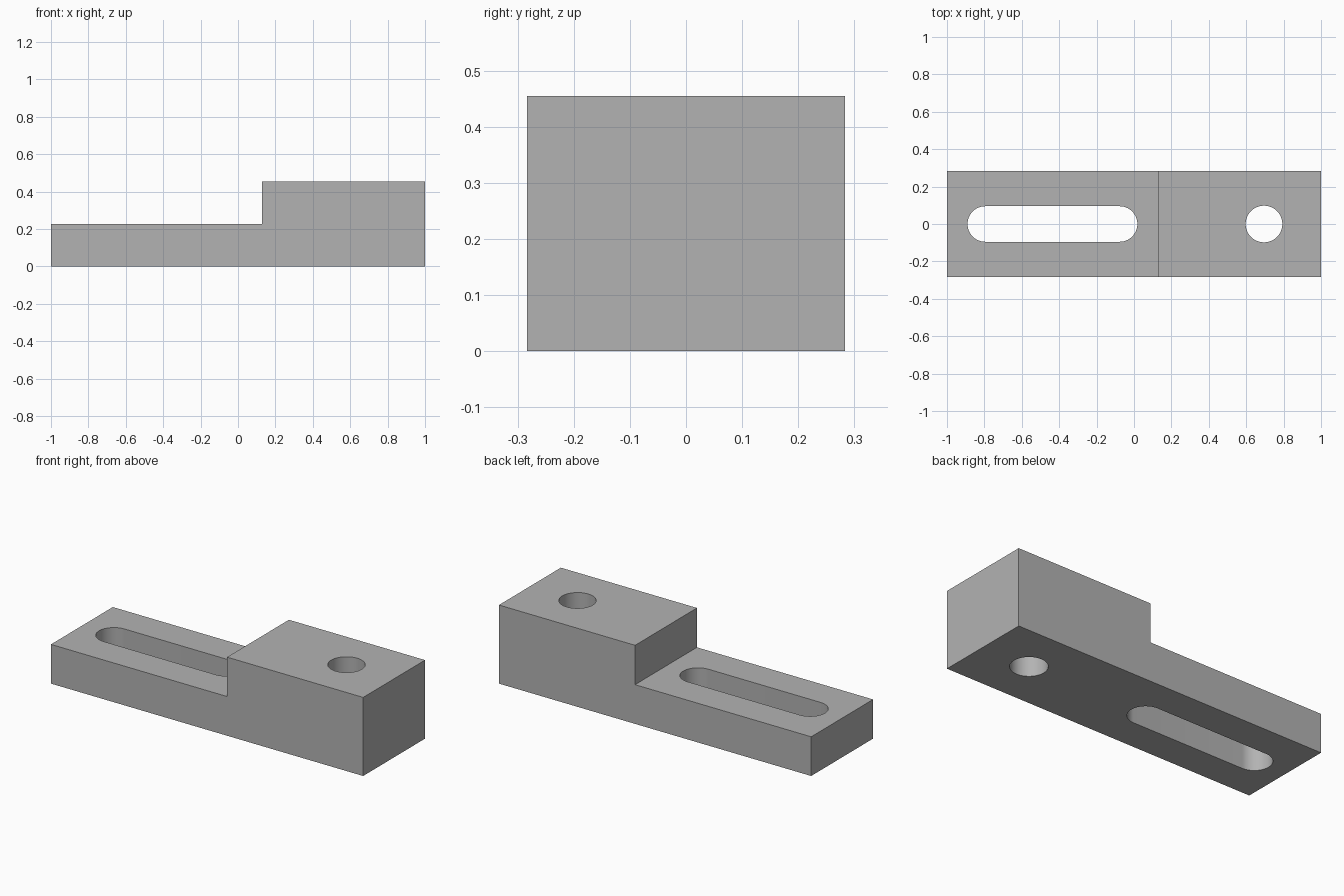
import bpy
import bmesh
from math import cos, sin, pi, radians

if "Cube" in bpy.data.objects:
    bpy.data.objects.remove(bpy.data.objects["Cube"], do_unlink=True)

HALF_WIDTH = 0.283
LOW, HIGH, STEP_X = 0.227, 0.455, 0.128

grey = bpy.data.materials.new("plain grey")
grey.use_nodes = True
colour = (0.45, 0.45, 0.45, 1)
grey.diffuse_color = colour
grey.node_tree.nodes["Principled BSDF"].inputs["Base Color"].default_value = colour


def prism(name, outline, offset):
    """Extrude a closed outline of 3D points along an offset."""
    bm = bmesh.new()
    face = bm.faces.new([bm.verts.new(p) for p in outline])
    grown = bmesh.ops.extrude_face_region(bm, geom=[face])["geom"]
    bmesh.ops.translate(bm, vec=offset, verts=[v for v in grown if isinstance(v, bmesh.types.BMVert)])
    bmesh.ops.recalc_face_normals(bm, faces=bm.faces)
    mesh = bpy.data.meshes.new(name)
    bm.to_mesh(mesh)
    bm.free()
    mesh.materials.append(grey)
    obj = bpy.data.objects.new(name, mesh)
    bpy.context.collection.objects.link(obj)
    return obj


def rounded_cutter(name, x_min, x_max, radius, segments=32):
    """Upright cutter with half-round ends; touching ends make a full round."""
    points = []
    for centre, start in ((x_max, -pi / 2), (x_min, pi / 2)):
        for i in range(segments + 1):
            a = start + pi * i / segments
            points.append((centre + radius * cos(a), radius * sin(a), -0.1))
    if x_min == x_max:  # drop the doubled points of the full circle
        points = points[:segments] + points[segments + 1:-1]
    return prism(name, points, (0, 0, HIGH + 0.2))


# Stepped block from its side profile
profile = [(-1, 0), (1, 0), (1, HIGH), (STEP_X, HIGH), (STEP_X, LOW), (-1, LOW)]
block = prism("stepped_block", [(x, -HALF_WIDTH, z) for x, z in profile], (0, 2 * HALF_WIDTH, 0))

# Long slot through the low end, round hole through the high end
cutters = [rounded_cutter("slot_cutter", -0.795, -0.077, 0.095),
           rounded_cutter("hole_cutter", 0.695, 0.695, 0.098)]
bpy.context.view_layer.objects.active = block
block.select_set(True)
for cutter in cutters:
    cutter.hide_render = True
    cut = block.modifiers.new(cutter.name, "BOOLEAN")
    cut.operation = "DIFFERENCE"
    cut.solver = "EXACT"
    cut.object = cutter
    bpy.ops.object.modifier_apply(modifier=cut.name)
    bpy.data.objects.remove(cutter, do_unlink=True)

# Smooth walls in the openings, sharp outer edges
bpy.ops.object.shade_smooth_by_angle(angle=radians(30))
